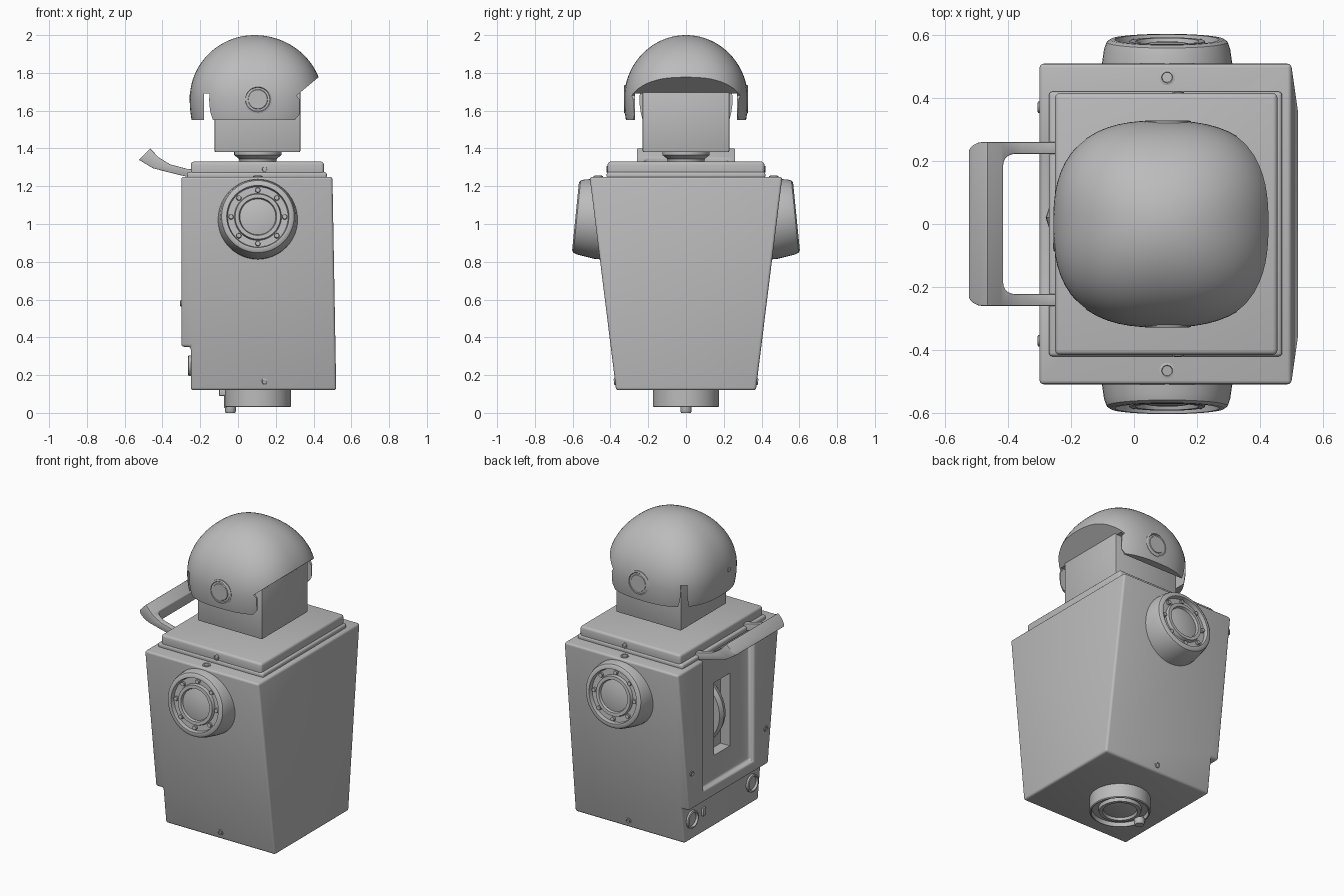
import bpy, bmesh, math
from mathutils import Vector

if "Cube" in bpy.data.objects:
    bpy.data.objects.remove(bpy.data.objects["Cube"], do_unlink=True)

grey = bpy.data.materials.new("plain_grey")
grey.use_nodes = True
grey.diffuse_color = (0.5, 0.5, 0.5, 1)
grey.node_tree.nodes["Principled BSDF"].inputs["Base Color"].default_value = (0.5, 0.5, 0.5, 1)


def finish(name, bm):
    bmesh.ops.recalc_face_normals(bm, faces=bm.faces[:])
    mesh = bpy.data.meshes.new(name)
    bm.to_mesh(mesh)
    bm.free()
    mesh.materials.append(grey)
    ob = bpy.data.objects.new(name, mesh)
    bpy.context.collection.objects.link(ob)
    return ob


def activate(ob):
    bpy.ops.object.select_all(action='DESELECT')
    ob.select_set(True)
    bpy.context.view_layer.objects.active = ob


def smooth(ob, angle=35):
    activate(ob)
    bpy.ops.object.shade_smooth_by_angle(angle=math.radians(angle))
    return ob


def bevel(ob, width, segments=3):
    mod = ob.modifiers.new("bevel", 'BEVEL')
    mod.width, mod.segments = width, segments
    mod.limit_method, mod.angle_limit = 'ANGLE', math.radians(30)
    activate(ob)
    bpy.ops.object.modifier_apply(modifier=mod.name)
    return smooth(ob)


def boolean(ob, tool, operation='DIFFERENCE'):
    mod = ob.modifiers.new("cut", 'BOOLEAN')
    mod.object, mod.operation, mod.solver = tool, operation, 'EXACT'
    activate(ob)
    bpy.ops.object.modifier_apply(modifier=mod.name)
    bpy.data.objects.remove(tool, do_unlink=True)


def block(name, x, y, z, top_x=None, top_y=None):
    """Box between ranges, with an optional different top."""
    bm = bmesh.new()
    bmesh.ops.create_cube(bm, size=2)
    for v in bm.verts:
        i, j, k = (int(c > 0) for c in v.co)
        v.co = ((top_x or x)[i] if k else x[i], (top_y or y)[j] if k else y[j], z[k])
    return finish(name, bm)


def prism(name, outline, half):
    """Outline in x and z, extruded across y."""
    bm = bmesh.new()
    face = bm.faces.new([bm.verts.new((x, -half, z)) for x, z in outline])
    grown = bmesh.ops.extrude_face_region(bm, geom=[face])
    bmesh.ops.translate(bm, vec=(0, 2 * half, 0),
                        verts=[g for g in grown["geom"] if isinstance(g, bmesh.types.BMVert)])
    return finish(name, bm)


def lathe(name, profile, centre, axis, steps=48):
    """Profile of radius and height, turned about an axis."""
    bm = bmesh.new()
    verts = [bm.verts.new((r, 0, h)) for r, h in profile]
    edges = [bm.edges.new(pair) for pair in zip(verts, verts[1:])]
    bmesh.ops.spin(bm, geom=verts + edges, cent=(0, 0, 0), axis=(0, 0, 1),
                   angle=math.tau, steps=steps)
    bmesh.ops.remove_doubles(bm, verts=bm.verts[:], dist=1e-4)
    ob = finish(name, bm)
    ob.rotation_mode = 'QUATERNION'
    ob.rotation_quaternion = Vector((0, 0, 1)).rotation_difference(Vector(axis))
    ob.location = centre
    return smooth(ob)


def screw(name, centre, axis, r=0.018):
    """Low socket-headed screw."""
    return lathe(name, [(0, -0.01), (r, -0.01), (r, 0.004), (r * .7, 0.006),
                        (r * .6, -0.003), (0, -0.003)], centre, axis, 16)


def side_y(z):
    return 0.37 + (z - 0.12) / 1.13 * 0.14


# Tapered body with a stepped lower back and a recessed rear panel
body = block("body", (-0.30, 0.52), (-0.37, 0.37), (0.12, 1.25), (-0.30, 0.50), (-0.51, 0.51))
boolean(body, block("step_cutter", (-0.5, -0.25), (-0.7, 0.7), (0, 0.35)))
recess = block("recess_cutter", (-0.4, -0.265), (-0.25, 0.25), (0.42, 1.4))
boolean(body, recess)
bevel(body, 0.014)
boolean(body, block("slot_cutter", (-0.4, -0.2), (-0.06, 0.1), (0.58, 1.04)))
smooth(body)
lathe("rear_wheel", [(0, -0.03), (0.21, -0.03), (0.22, 0), (0.21, 0.03), (0, 0.03)],
      (-0.06, 0.02, 0.81), (0, 1, 0))

# Lid
bevel(block("lid_flange", (-0.27, 0.47), (-0.42, 0.42), (1.24, 1.275)), 0.012)
bevel(block("lid", (-0.25, 0.455), (-0.415, 0.415), (1.25, 1.33)), 0.015)

# Carrying handle, a curved sheet trimmed to a rounded loop
handle = prism("handle", [(-0.465, 1.40), (-0.42, 1.353), (-0.36, 1.316), (-0.27, 1.292),
                          (-0.2, 1.285), (-0.2, 1.25), (-0.27, 1.25), (-0.36, 1.272),
                          (-0.45, 1.295), (-0.525, 1.34)], 0.26)
outer = block("handle_outline", (-0.53, 0.0), (-0.26, 0.26), (1.1, 1.5))
inner = block("handle_opening", (-0.415, 0.1), (-0.222, 0.222), (1.1, 1.5))
bevel(outer, 0.05, 5)
bevel(inner, 0.035, 5)
boolean(handle, outer, 'INTERSECT')
boolean(handle, inner)
bevel(handle, 0.006, 2)

# Neck and head
lathe("neck", [(0, 1.32), (0.095, 1.32), (0.1, 1.345), (0.125, 1.365), (0.125, 1.39), (0, 1.39)],
      (0.105, 0, 0), (0, 0, 1))
bevel(block("head", (-0.125, 0.33), (-0.23, 0.23), (1.38, 1.72)), 0.008, 2)

# Helmet: squarish dome with the face opening cut away
bm = bmesh.new()
bmesh.ops.create_uvsphere(bm, u_segments=64, v_segments=40, radius=1)
for v in bm.verts:
    r = math.hypot(v.co.x, v.co.y)
    if r > 1e-4:
        c, s = v.co.x / r, v.co.y / r
        power = 2 + 0.6 * r
        r /= (abs(c) ** power + abs(s) ** power) ** (1 / power)
        v.co.x, v.co.y = c * r, s * r
    v.co.x = 0.087 + v.co.x * (0.362 if v.co.x > 0 else 0.343)
    v.co.y *= 0.328
    v.co.z = 1.66 + v.co.z * (0.34 if v.co.z > 0 else 0.45)
helmet = finish("helmet", bm)
boolean(helmet, prism("face_cutter", [(-0.6, 1.55), (0.30, 1.55), (0.325, 1.58), (0.325, 1.66),
                                      (0.31, 1.68), (0.55, 1.88), (0.55, 1.1), (-0.6, 1.1)], 0.6))
boolean(helmet, block("hollow_cutter", (-0.18, 0.6), (-0.27, 0.27), (1.4, 1.69)))
smooth(helmet, 30)
lathe("helmet_back_stud", [(0, -0.02), (0.015, -0.02), (0.015, 0.005), (0, 0.005)],
      (-0.25, -0.07, 1.69), (-1, 0, 0.1), 16)

# Grille shared by the side speakers and the base
grille = [(0.165, 0), (0.16, -0.025), (0.125, -0.025), (0.12, -0.005), (0.1, -0.005),
          (0.095, -0.02), (0.06, -0.012), (0, -0.008)]

for name, side in (("left", 1), ("right", -1)):
    # Side speakers tipped slightly upward, with pads round the ring
    centre = Vector((0.105, side * 0.585, 1.04))
    axis = Vector((0, side, 0.1)).normalized()
    lathe(name + "_speaker", [(0, -0.19), (0.213, -0.19), (0.213, -0.12), (0.2, -0.03),
                              (0.192, -0.008), (0.18, 0)] + grille, centre, axis)
    up = Vector((1, 0, 0)).cross(axis)
    for i in range(8):
        a = i * math.tau / 8
        spot = centre + 0.142 * (math.cos(a) * Vector((1, 0, 0)) + math.sin(a) * up)
        lathe(name + "_speaker_pad", [(0, -0.03), (0.015, -0.03), (0.012, -0.01), (0, -0.01)],
              spot, axis, 10)
    # Helmet ear discs
    lathe(name + "_ear_disc", [(0, -0.04), (0.075, -0.04), (0.075, 0), (0.066, 0.003),
                               (0.062, -0.003), (0.054, -0.003), (0.05, 0.003), (0, 0.003)],
          (0.105, side * 0.326, 1.66), (0, side, 0))
    # Screws on the sides, ledge and back
    screw(name + "_lower_screw", (0.14, side * side_y(0.165), 0.165), (0, side, -0.12))
    screw(name + "_lid_screw", (0.14, side * 0.415, 1.29), (0, side, 0))
    screw(name + "_ledge_screw", (0.105, side * 0.465, 1.25), (0, 0, 1), 0.025)
    screw(name + "_back_screw", (-0.30, side * 0.37, 0.58), (-1, 0, 0))
    # Rear sockets
    lathe(name + "_rear_socket", [(0, -0.02), (0.055, -0.02), (0.055, 0.012), (0.045, 0.015),
                                  (0.04, 0.002), (0, 0.002)],
          (-0.25, side * 0.3, 0.25), (-1, 0, 0), 32)
bevel(block("rear_switch", (-0.262, -0.24), (0.17, 0.2), (0.23, 0.28)), 0.003, 2)

# Round base with a small latch
lathe("base", [(0, -0.1), (0.175, -0.1), (0.175, -0.005), (0.17, 0)] + grille,
      (0.105, 0, 0.03), (0, 0, -1))
bevel(block("base_latch", (-0.1, -0.05), (-0.03, 0.03), (0.09, 0.13)), 0.005, 2)
bevel(block("latch_arm", (-0.075, -0.045), (-0.02, 0.02), (0.025, 0.12)), 0.004, 2)
lathe("latch_foot", [(0, 0), (0.025, 0), (0.03, 0.01), (0.03, 0.04), (0, 0.04)],
      (-0.04, 0, 0), (0, 0, 1), 24)
